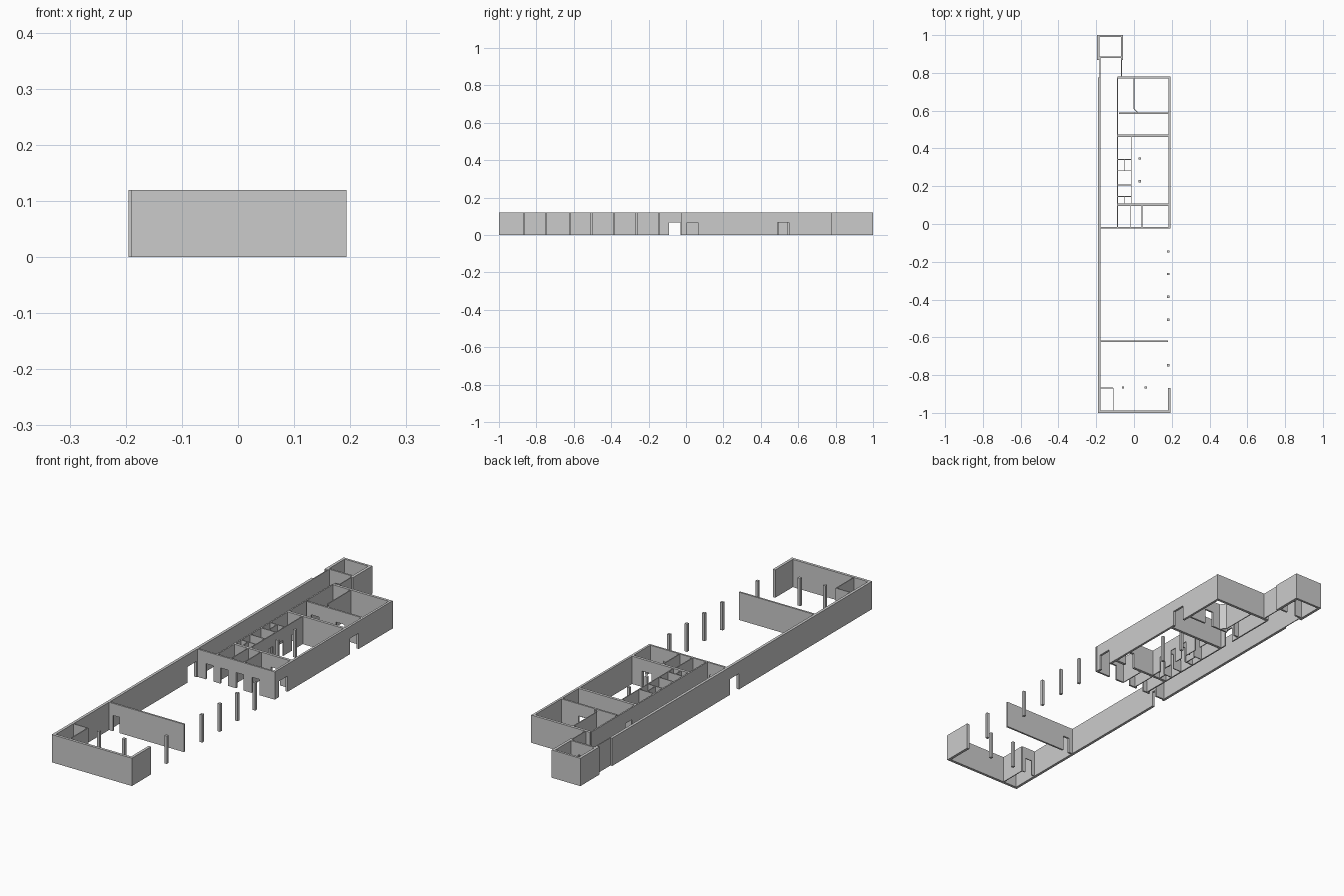
import bpy, bmesh
from mathutils import Vector

if "Cube" in bpy.data.objects:
    bpy.data.objects.remove(bpy.data.objects["Cube"])

H = 0.12      # wall height
DOOR = 0.068  # door head height


def wall(name, a, b, t=0.01, doors=(), width=0.045):
    """Wall from a to b (plan centre line); doors are distances along it."""
    a, b = Vector((*a, 0)), Vector((*b, 0))
    d = (b - a).normalized()
    n = Vector((-d.y, d.x, 0)) * t
    pts = [(0, 0)]
    for c in sorted(doors):
        l, r = c - width / 2, c + width / 2
        pts += [(l, 0), (l, DOOR), (r, DOOR), (r, 0)]
    length = (b - a).length
    pts += [(length, 0), (length, H), (0, H)]
    bm = bmesh.new()
    f = bm.faces.new([bm.verts.new(a - n / 2 + d * s + Vector((0, 0, z))) for s, z in pts])
    ext = bmesh.ops.extrude_face_region(bm, geom=[f])
    bmesh.ops.translate(bm, vec=n, verts=[v for v in ext["geom"] if isinstance(v, bmesh.types.BMVert)])
    bmesh.ops.recalc_face_normals(bm, faces=bm.faces)
    me = bpy.data.meshes.new(name)
    bm.to_mesh(me)
    bm.free()
    ob = bpy.data.objects.new(name, me)
    bpy.context.collection.objects.link(ob)
    return ob


def column(x, y, s=0.012):
    wall("column", (x, y - s / 2), (x, y + s / 2), s)


L, R, C = -0.184, 0.187, -0.088   # outer left, outer right, corridor lines
THIN = 0.004

# Outer shell
wall("left_wall", (L, -1), (L, 0.775), 0.012, [0.94], 0.062)
wall("front_wall", (L, -0.994), (0.193, -0.994), 0.012)
wall("front_right_return", (R, -1), (R, -0.868), 0.012)

# Open hall: cross wall, corner store and columns
wall("hall_cross_wall", (L, -0.622), (0.18, -0.622), 0.008, [0.04], 0.03)
wall("store_side", (-0.11, -0.99), (-0.11, -0.868), THIN)
wall("store_back", (L, -0.868), (-0.11, -0.868), THIN, [0.04], 0.035)
for y in (-0.748, -0.507, -0.385, -0.265, -0.145):
    column(0.182, y)
for x in (-0.058, 0.062):
    column(x, -0.866)

# Enclosed block
wall("block_front", (L, -0.02), (0.193, -0.02), 0.008, [0.065, 0.135, 0.21, 0.285], 0.036)
wall("block_right", (R, -0.02), (R, 0.78), 0.01, [0.055, 0.54], 0.06)
wall("block_back", (C, 0.775), (0.193, 0.775), 0.012)
wall("corridor_wall", (C, -0.02), (C, 0.775), 0.006, [0.54], 0.045)
wall("block_cross_1", (C, 0.102), (R, 0.102), 0.012, [0.2])
wall("block_cross_2", (C, 0.467), (R, 0.467), 0.012)
wall("block_cross_3", (-0.08, 0.587), (R, 0.587), 0.008, [0.04, 0.16], 0.04)

# Front offices
for x in (-0.02, 0.042):
    wall("office_partition", (x, -0.02), (x, 0.102), THIN)

# Washroom strip with stalls
wall("strip_wall", (-0.015, 0.102), (-0.015, 0.467), THIN, [0.07, 0.14, 0.21, 0.3], 0.03)
for y in (0.145, 0.207, 0.282, 0.342):
    wall("stall_partition", (C, y), (-0.015, y), THIN, [0.055], 0.022)
for y0, y1 in ((0.102, 0.145), (0.282, 0.342)):
    wall("stall_divider", (-0.052, y0), (-0.052, y1), THIN)
for y in (0.227, 0.347):
    column(0.03, y)

# Rear rooms, with chamfered corner
wall("rear_partition", (0, 0.61), (0, 0.775), THIN)
wall("rear_chamfer", (0, 0.61), (0.024, 0.587), THIN)

# Corridor end and rear tower
wall("passage_left", (-0.18, 0.775), (-0.18, 0.885), THIN)
wall("passage_right", (-0.066, 0.775), (-0.066, 0.885), THIN)
wall("tower_left", (-0.189, 0.868), (-0.189, 1), 0.012)
wall("tower_right", (-0.064, 0.868), (-0.064, 1), 0.012)
wall("tower_back", (-0.189, 0.995), (-0.064, 0.995), 0.01)
wall("tower_front", (-0.189, 0.882), (-0.064, 0.882), 0.008, [0.062])
